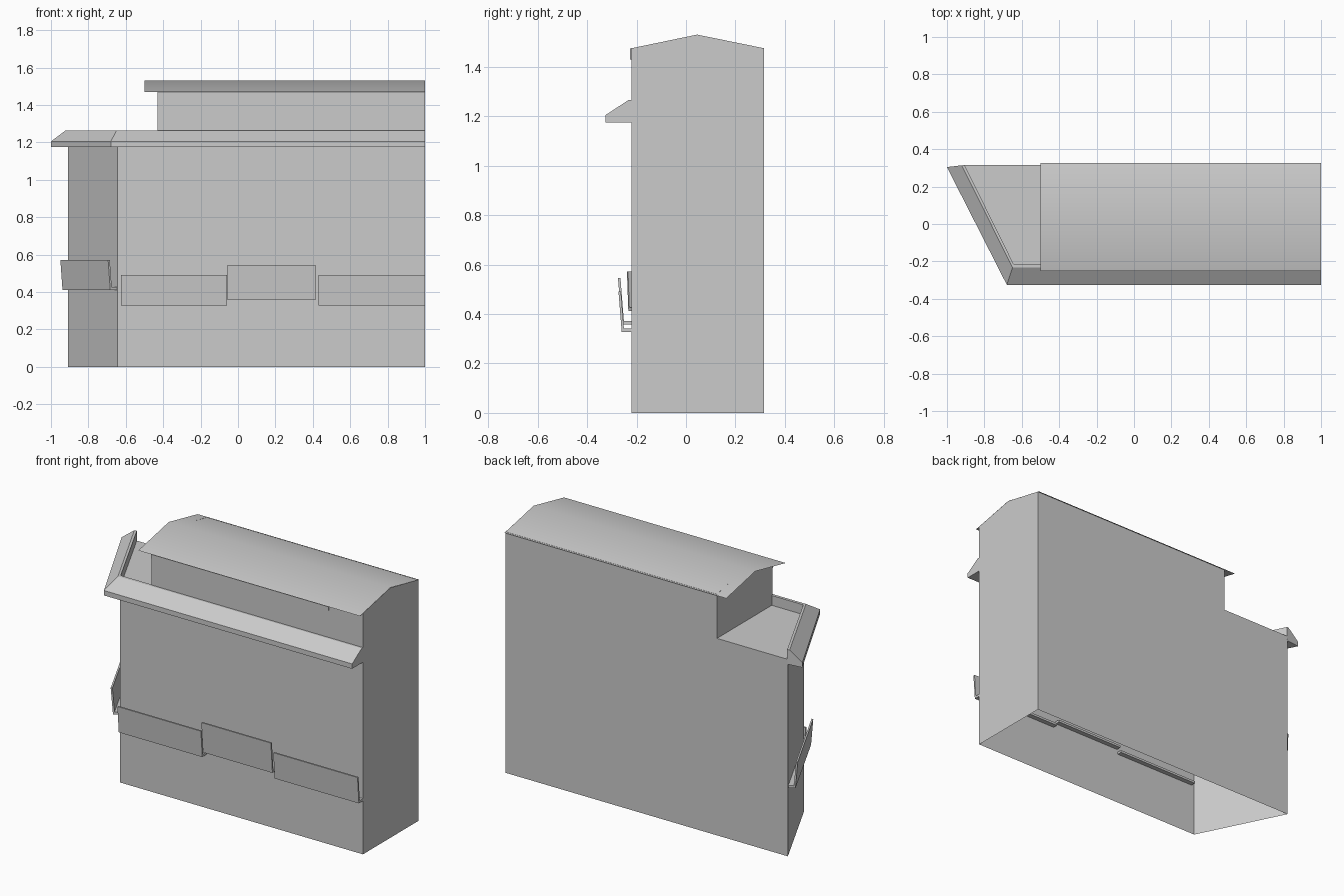
import bpy, bmesh
from mathutils import Vector

if "Cube" in bpy.data.objects:
    bpy.data.objects.remove(bpy.data.objects["Cube"])

FRONT, BACK, RIGHT = -0.22, 0.315, 1.0
CORNER = (-0.645, FRONT)      # front end of the slanted side wall
REAR = (-0.91, BACK)          # rear end of the slanted side wall
UPPER_LEFT = -0.43
DECK = 1.205


def finish(name, bm):
    mesh = bpy.data.meshes.new(name)
    bmesh.ops.remove_doubles(bm, verts=bm.verts, dist=1e-5)
    bmesh.ops.recalc_face_normals(bm, faces=bm.faces)
    bm.to_mesh(mesh)
    bm.free()
    obj = bpy.data.objects.new(name, mesh)
    bpy.context.collection.objects.link(obj)
    return obj


def face(bm, pts):
    bm.faces.new([bm.verts.new(p) for p in pts])


def loft(name, rings):
    """Join equal closed rings of points into a capped solid."""
    bm = bmesh.new()
    rows = [[bm.verts.new(p) for p in r] for r in rings]
    n = len(rows[0])
    for a, b in zip(rows, rows[1:]):
        for i in range(n):
            j = (i + 1) % n
            bm.faces.new((a[i], a[j], b[j], b[i]))
    bm.faces.new(rows[0])
    bm.faces.new(rows[-1])
    return finish(name, bm)


# Building shell, open underneath: walls, terrace deck and gabled upper storey
bm = bmesh.new()
foot = [CORNER, (RIGHT, FRONT), (RIGHT, BACK), REAR]
for (ax, ay), (bx, by) in zip(foot, foot[1:] + foot[:1]):
    face(bm, [(ax, ay, 0), (bx, by, 0), (bx, by, DECK), (ax, ay, DECK)])
face(bm, [(*CORNER, DECK), (UPPER_LEFT, FRONT, DECK),
          (UPPER_LEFT, BACK, DECK), (*REAR, DECK)])
for y in (FRONT, BACK):
    face(bm, [(UPPER_LEFT, y, DECK), (RIGHT, y, DECK),
              (RIGHT, y, 1.475), (UPPER_LEFT, y, 1.475)])
for x in (UPPER_LEFT, RIGHT):
    face(bm, [(x, FRONT, DECK), (x, BACK, DECK), (x, BACK, 1.475),
              (x, 0.045, 1.53), (x, FRONT, 1.475)])
finish("building_shell", bm)

# Roof sheet with overhanging eaves
bm = bmesh.new()
eaves = [(-0.25, 1.469), (0.045, 1.531), (0.325, 1.472)]
for a, b in zip(eaves, eaves[1:]):
    face(bm, [(-0.5, *a), (RIGHT, *a), (RIGHT, *b), (-0.5, *b)])
roof = finish("roof_sheet", bm)
for p in roof.data.polygons:
    p.use_smooth = True

# Shallow fascia under the front eave
band = [(FRONT, 1.43), (FRONT - 0.006, 1.43), (FRONT - 0.006, 1.473), (FRONT, 1.473)]
loft("eave_fascia", [[(x, *p) for p in band] for x in (UPPER_LEFT, 0.77)])

# Cornice following the front and slanted walls
profile = [(0, 1.175), (0.105, 1.175), (0.105, 1.205), (0.013, 1.265),
           (-0.005, 1.265), (-0.005, 1.2)]
path = [((RIGHT, FRONT), (0, -1)), (CORNER, (-0.333, -1)), (REAR, (-0.86, -0.1))]
loft("cornice", [[(p[0] + d[0] * o, p[1] + d[1] * o, z) for o, z in profile]
                 for p, d in path])


# Tilted boards standing on shelves that pass through the wall
def board(name, origin, along, out, start, end, z0, z1):
    lean = 0.08 * (z1 - z0)
    shapes = {
        "_board": [(0.03, z0), (0.04, z0), (0.04 + lean, z1), (0.03 + lean, z1)],
        "_shelf": [(-0.03, z0), (0.035, z0), (0.035, z0 + 0.014), (-0.03, z0 + 0.014)],
    }
    for part, shape in shapes.items():
        loft(name + part, [[(*(origin + along * t + out * o), z) for o, z in shape]
                           for t in (start, end)])


base, x_dir, front_dir = Vector((0, FRONT)), Vector((1, 0)), Vector((0, -1))
for name, a, b, z0, z1 in [("left", -0.625, -0.06, 0.327, 0.49),
                           ("middle", -0.055, 0.415, 0.357, 0.545),
                           ("right", 0.43, 1.0, 0.327, 0.49)]:
    board(name, base, x_dir, front_dir, a, b, z0, z1)

side = (Vector(REAR) - Vector(CORNER)).normalized()
board("side", Vector(CORNER), side, Vector((-side.y, side.x)), 0.005, 0.58, 0.412, 0.572)
